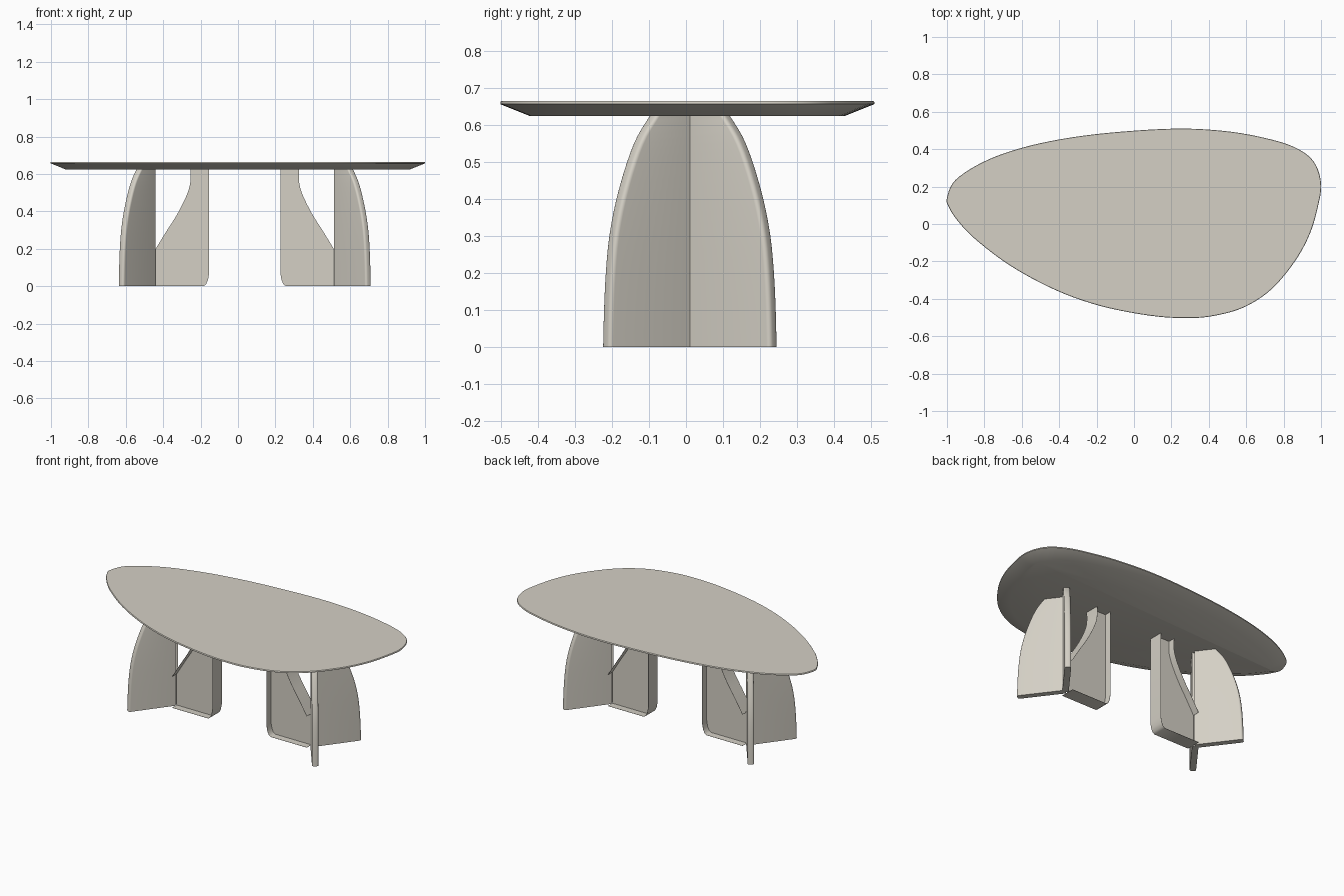
import bpy, bmesh, math
from mathutils import Vector

if "Cube" in bpy.data.objects:
    bpy.data.objects.remove(bpy.data.objects["Cube"])

mat = bpy.data.materials.new("warm stone grey")
mat.diffuse_color = (0.66, 0.63, 0.56, 1)
mat.use_nodes = True
mat.node_tree.nodes["Principled BSDF"].inputs["Base Color"].default_value = mat.diffuse_color
TOP = 0.627


def finish(name, bm, angle=35, recalc=True):
    if recalc:
        bmesh.ops.recalc_face_normals(bm, faces=bm.faces)
    me = bpy.data.meshes.new(name)
    bm.to_mesh(me)
    bm.free()
    ob = bpy.data.objects.new(name, me)
    bpy.context.collection.objects.link(ob)
    me.materials.append(mat)
    bpy.ops.object.select_all(action='DESELECT')
    ob.select_set(True)
    bpy.context.view_layer.objects.active = ob
    bpy.ops.object.shade_smooth_by_angle(angle=math.radians(angle))
    return ob


def loft(bm, rings):
    """Skin closed rings of points and cap both ends."""
    rows = [[bm.verts.new(p) for p in r] for r in rings]
    n = len(rows[0])
    for a, b in zip(rows, rows[1:]):
        for i in range(n):
            j = (i + 1) % n
            bm.faces.new((a[i], a[j], b[j], b[i]))
    bm.faces.new(rows[0][::-1])
    bm.faces.new(rows[-1])


def smooth_path(pts, steps, closed):
    """Catmull-Rom curve through the points."""
    pts = [Vector(p) for p in pts]
    n = len(pts)
    get = (lambda i: pts[i % n]) if closed else (lambda i: pts[max(0, min(n - 1, i))])
    out = []
    for i in range(n if closed else n - 1):
        a, b, c, d = (get(i + k) for k in (-1, 0, 1, 2))
        for s in range(steps):
            t = s / steps
            out.append(0.5 * (2 * b + (c - a) * t + (2 * a - 5 * b + 4 * c - d) * t * t
                              + (3 * b - a - 3 * c + d) * t ** 3))
    return out if closed else out + [pts[-1]]


# Pebble-shaped tabletop with an undercut edge
outline = smooth_path([
    (-1, .14), (-.955, .235), (-.81, .33), (-.625, .4), (-.4, .452), (-.13, .488),
    (.22, .51), (.486, .497), (.7, .46), (.86, .41), (.96, .335), (1, .22),
    (.985, .1), (.94, -.053), (.86, -.2), (.737, -.347), (.593, -.443),
    (.433, -.49), (.283, -.503), (.085, -.49), (-.18, -.438), (-.42, -.353),
    (-.66, -.224), (-.85, -.08), (-.945, .02), (-.99, .09)], 5, True)


def inset(d, z):
    n = len(outline)
    ring = []
    for i, p in enumerate(outline):
        t = (outline[(i + 1) % n] - outline[i - 1]).normalized()
        ring.append((p.x + t.y * d, p.y - t.x * d, z))   # outline runs clockwise
    return ring


bm = bmesh.new()
loft(bm, [inset(.08, .625), inset(0, .657), inset(0, .662), inset(.002, .665)])
finish("tabletop", bm, 25)

# Outer fins: upright slabs with a rounded edge that leans in towards the top
T, R, CORNER, YC = .0375, .286, .012, .0105
LEAN = [(0, 0), (.1, .003), (.2, .009), (.3, .021), (.4, .045), (.5, .081),
        (.57, .116), (TOP, .16)]


def outer_fin(name, cx, angle):
    d = Vector((math.cos(angle), math.sin(angle)))
    s = Vector((-d.y, d.x))
    rings = []
    for z, back in smooth_path(LEAN, 3, False):
        r, h = R - back, T / 2
        section = [(0, -h)]
        for sign, arc in ((-1, range(5)), (1, range(4, -1, -1))):
            for k in arc:
                a = math.radians(90 * k / 4)
                section.append((r - CORNER + CORNER * math.sin(a),
                                sign * (h - CORNER + CORNER * math.cos(a))))
        section.append((0, h))
        rings.append([(cx + d.x * u + s.x * v, YC + d.y * u + s.y * v, z)
                      for u, v in section])
    bm = bmesh.new()
    loft(bm, rings)
    finish(name, bm)


# Inner fin: a thin web with a wide flange around its outline
SLOPE = smooth_path([(.185, TOP), (.185, .555), (.165, .485), (.115, .385),
                     (.055, .29), (0, .2)], 4, False)
EDGE = [Vector(p) for p in ((0, .001), (.255, .001), (.268, .01), (.278, .032),
                            (.285, .07), (.285, TOP))]


def inner_fin(name, cx, side):
    place = lambda p, y: (cx + side * p.x, YC + y, p.y)
    bm = bmesh.new()
    loft(bm, [[place(p, y) for p in EDGE + SLOPE] for y in (-.002, .002)])
    finish(name + "_web", bm)
    for part, path in (("outer", EDGE), ("sloped", SLOPE)):
        bm = bmesh.new()
        rows = [[bm.verts.new(place(p, y)) for y in (-.0475, .0475)] for p in path]
        for a, b in zip(rows, rows[1:]):
            bm.faces.new((a[0], a[1], b[1], b[0]))
        bmesh.ops.recalc_face_normals(bm, faces=bm.faces)
        bmesh.ops.solidify(bm, geom=bm.faces[:], thickness=.001)
        finish(f"{name}_{part}_flange", bm)


# Two mirrored pedestals
for label, cx, side in (("left", -.44, 1), ("right", .512, -1)):
    inner_fin(label + "_inner_fin", cx, side)
    for pos, ysign in (("front", -1), ("back", 1)):
        ang = math.atan2(ysign * math.sin(math.radians(53)),
                         -side * math.cos(math.radians(53)))
        outer_fin(f"{label}_{pos}_fin", cx - side * .015, ang)
